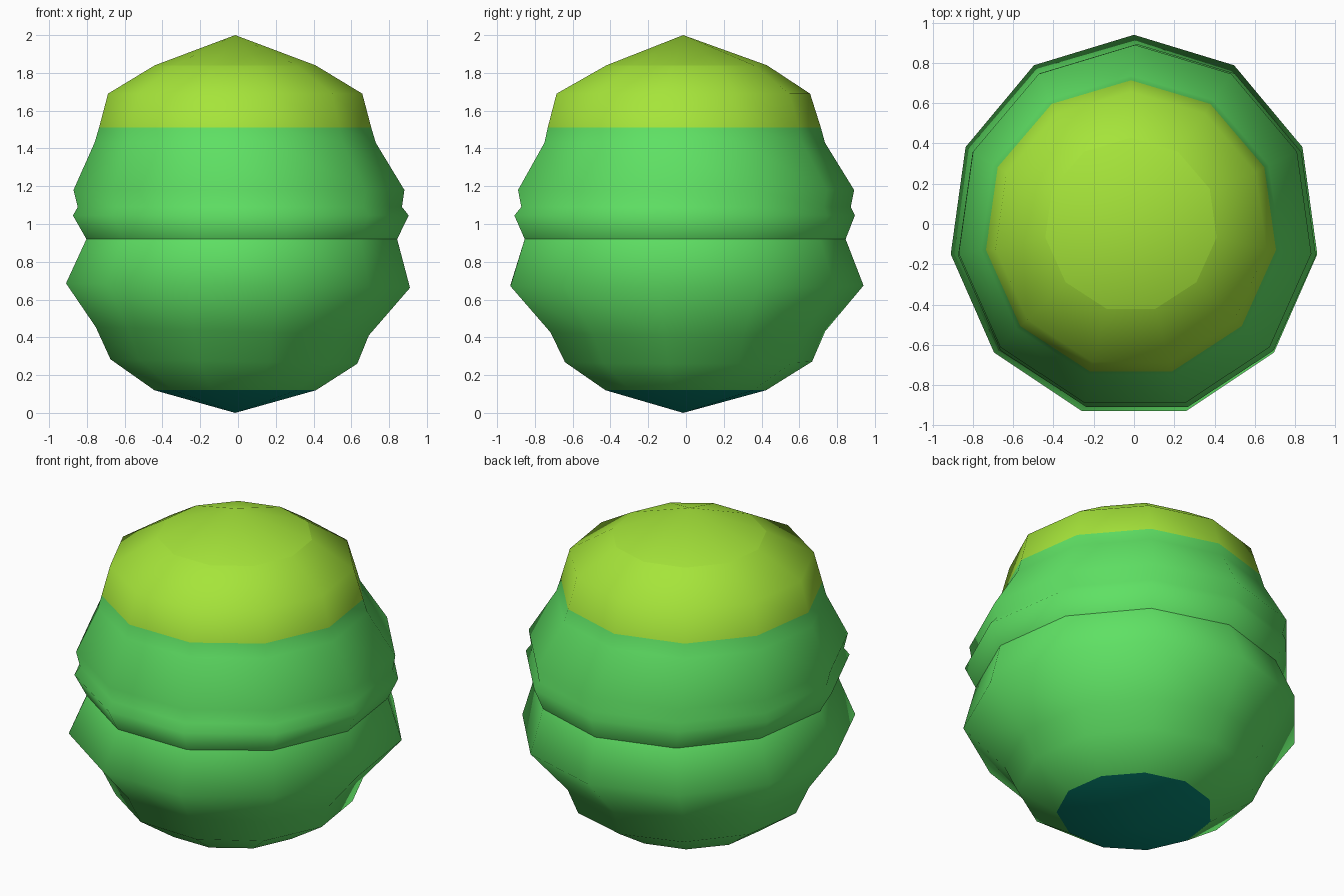
import bpy, bmesh, math

if "Cube" in bpy.data.objects:
    bpy.data.objects.remove(bpy.data.objects["Cube"])

SIDES = 11


def material(name, rgb):
    m = bpy.data.materials.new(name)
    m.diffuse_color = (*rgb, 1)
    m.use_nodes = True
    m.node_tree.nodes["Principled BSDF"].inputs["Base Color"].default_value = m.diffuse_color
    return m


LIME = material("lime", (0.38, 0.78, 0.042))
GREEN = material("leaf green", (0.114, 0.753, 0.127))
TEAL = material("dark teal", (0.002, 0.25, 0.18))


def shell(name, pole_z, rings, cap_mat, cap_bands, sharp_rings):
    """Eleven-sided shell: pole point, then rings (z, rx, ry, cx, cy, tilt)."""
    bm = bmesh.new()
    pole = bm.verts.new((-0.015, -0.015, pole_z))
    loops = []
    for z, rx, ry, cx, cy, tilt in rings:
        loop = []
        for i in range(SIDES):
            a = math.pi / 2 + 2 * math.pi * i / SIDES
            loop.append(bm.verts.new((cx + rx * math.cos(a), cy + ry * math.sin(a),
                                      z - tilt * math.cos(a))))
        loops.append(loop)
    up = pole_z > rings[0][0]

    def face(vs, band):
        f = bm.faces.new(vs if up else vs[::-1])
        f.smooth = True
        f.material_index = 1 if band < cap_bands else 0

    for i in range(SIDES):
        j = (i + 1) % SIDES
        face([pole, loops[0][i], loops[0][j]], 0)
        for b in range(len(loops) - 1):
            face([loops[b][i], loops[b + 1][i], loops[b + 1][j], loops[b][j]], b + 1)
    # crisp edges around the end caps
    for r in sharp_rings:
        for i in range(SIDES):
            bm.edges.get((loops[r][i], loops[r][(i + 1) % SIDES])).smooth = False
    me = bpy.data.meshes.new(name)
    bm.to_mesh(me)
    bm.free()
    me.materials.append(GREEN)
    me.materials.append(cap_mat)
    ob = bpy.data.objects.new(name, me)
    bpy.context.collection.objects.link(ob)


# upper half with lime crown
shell("upper_body", 2.0, [
    (1.84, 0.43, 0.434, -0.015, -0.005, 0),
    (1.69, 0.68, 0.685, -0.015, -0.028, 0),
    (1.51, 0.728, 0.738, -0.015, -0.024, 0),
    (1.43, 0.752, 0.758, -0.015, -0.022, 0),
    (1.18, 0.885, 0.908, 0.005, -0.018, 0),
    (1.09, 0.867, 0.89, 0.01, -0.018, 0),
    (1.045, 0.898, 0.92, 0.015, -0.026, 0),
    (0.92, 0.831, 0.867, 0.02, -0.022, 0),
], LIME, 3, [0])

# lower half with teal underside
shell("lower_body", 0.0, [
    (0.12, 0.432, 0.434, -0.015, -0.01, 0),
    (0.272, 0.66, 0.668, -0.022, 0.0, 0.012),
    (0.432, 0.73, 0.742, -0.03, -0.005, 0.022),
    (0.674, 0.92, 0.954, 0.0, -0.014, 0.012),
    (0.92, 0.831, 0.867, 0.02, -0.022, 0),
], TEAL, 1, [0])
